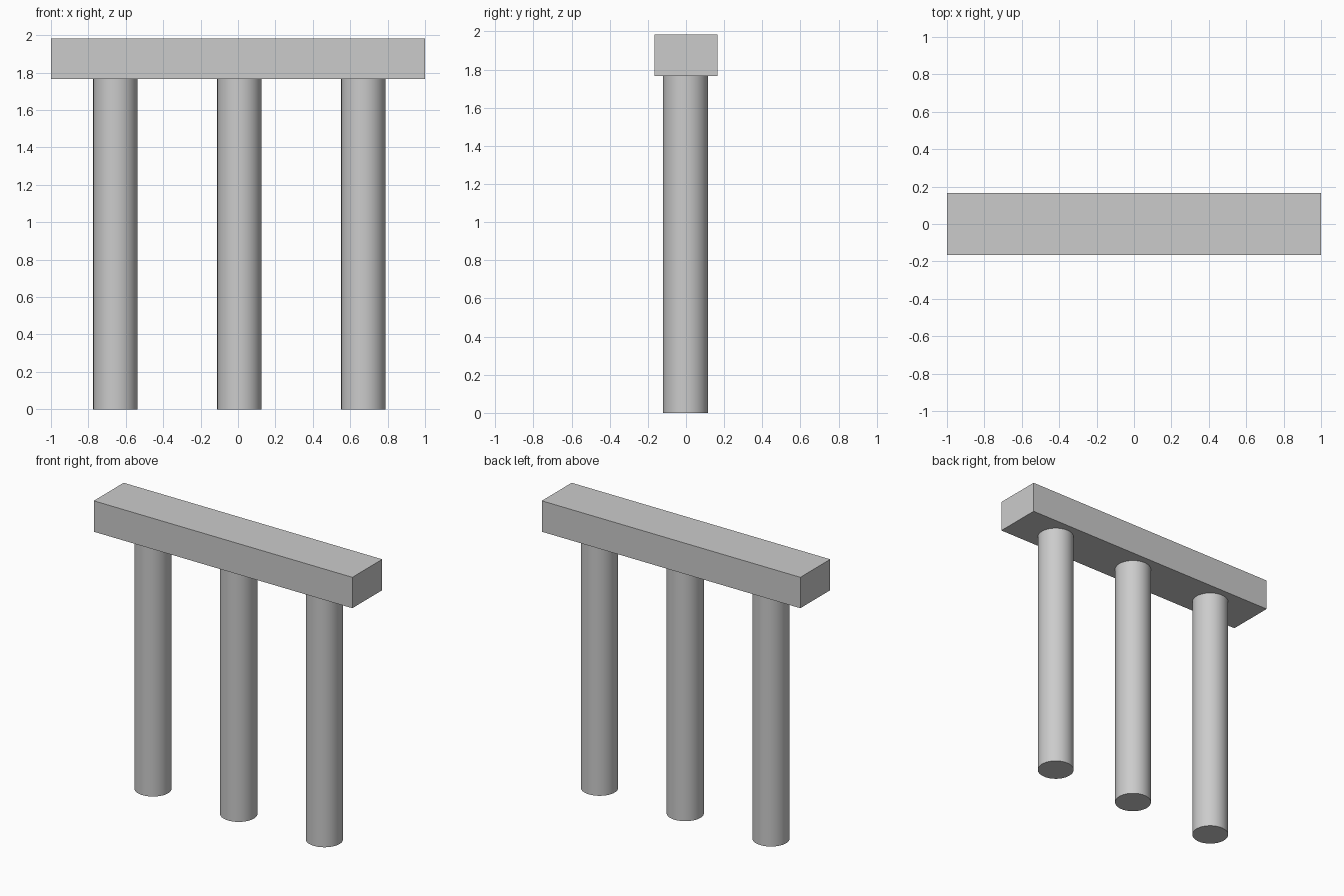
import bpy
import math

if "Cube" in bpy.data.objects:
    bpy.data.objects.remove(bpy.data.objects["Cube"])

BEAM_BOTTOM, BEAM_TOP = 1.767, 1.983
COLUMN_RADIUS = 0.118


def add_column(name, x):
    bpy.ops.mesh.primitive_cylinder_add(
        vertices=48, radius=COLUMN_RADIUS, depth=BEAM_BOTTOM,
        location=(x, -0.002, BEAM_BOTTOM / 2))
    bpy.context.object.name = name
    bpy.ops.object.shade_smooth_by_angle(angle=math.radians(30))


# Three round columns
for name, x in (("left_column", -0.656), ("middle_column", 0.007), ("right_column", 0.67)):
    add_column(name, x)

# Rectangular beam resting on the columns
bpy.ops.mesh.primitive_cube_add(size=1, location=(0, 0, (BEAM_BOTTOM + BEAM_TOP) / 2))
beam = bpy.context.object
beam.name = "top_beam"
beam.scale = (2.0, 0.33, BEAM_TOP - BEAM_BOTTOM)
bpy.ops.object.transform_apply(location=False, rotation=False, scale=True)
